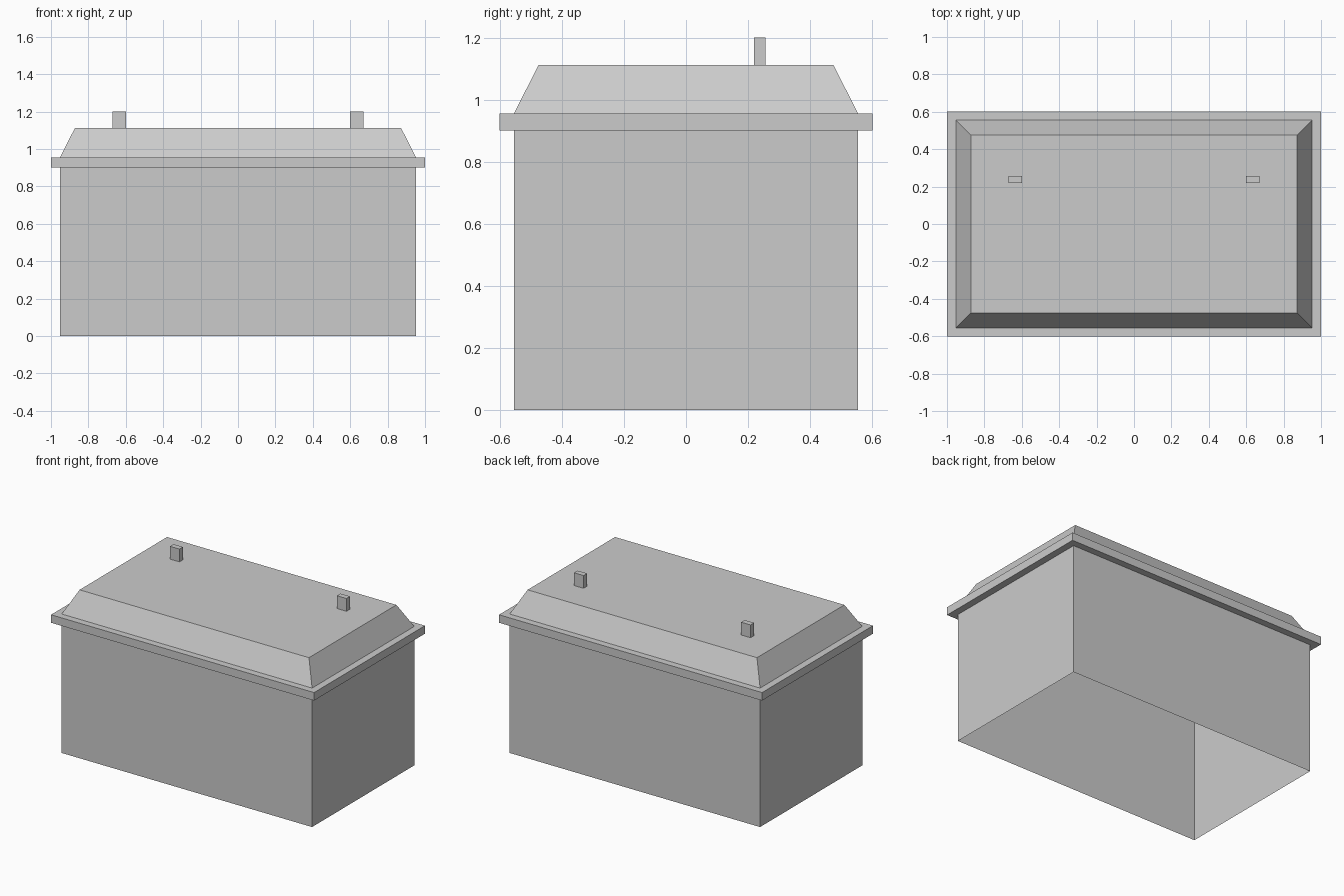
import bpy
import bmesh

cube = bpy.data.objects.get("Cube")
if cube:
    bpy.data.objects.remove(cube, do_unlink=True)

GREY = (0.6, 0.6, 0.6, 1)
mat = bpy.data.materials.new("light_grey")
mat.use_nodes = True
mat.diffuse_color = GREY
mat.node_tree.nodes["Principled BSDF"].inputs["Base Color"].default_value = GREY


def block(name, half_x, half_y, z0, z1, at=(0, 0), taper=0, open_bottom=False):
    """Box from z0 to z1 whose top edges can step inwards by taper."""
    bm = bmesh.new()
    bmesh.ops.create_cube(bm, size=2)
    if open_bottom:
        bottom = [f for f in bm.faces if f.normal.z < -0.5]
        bmesh.ops.delete(bm, geom=bottom, context="FACES_ONLY")
    for v in bm.verts:
        top = v.co.z > 0
        inset = taper if top else 0
        v.co = (at[0] + v.co.x * (half_x - inset),
                at[1] + v.co.y * (half_y - inset),
                z1 if top else z0)
    mesh = bpy.data.meshes.new(name)
    bm.to_mesh(mesh)
    bm.free()
    mesh.materials.append(mat)
    obj = bpy.data.objects.new(name, mesh)
    bpy.context.collection.objects.link(obj)
    return obj


# Hollow wall shell, open underneath
block("walls", 0.952, 0.555, 0, 0.9, open_bottom=True)

# Overhanging eave slab
block("eave", 1, 0.602, 0.9, 0.955)

# Flat-topped roof with sloping sides
block("roof", 0.952, 0.555, 0.955, 1.112, taper=0.08)

# Pair of small chimneys towards the back
for side, x in (("left", 0.635), ("right", -0.635)):
    block(side + "_chimney", 0.036, 0.019, 1.112, 1.2, at=(x, 0.238))
